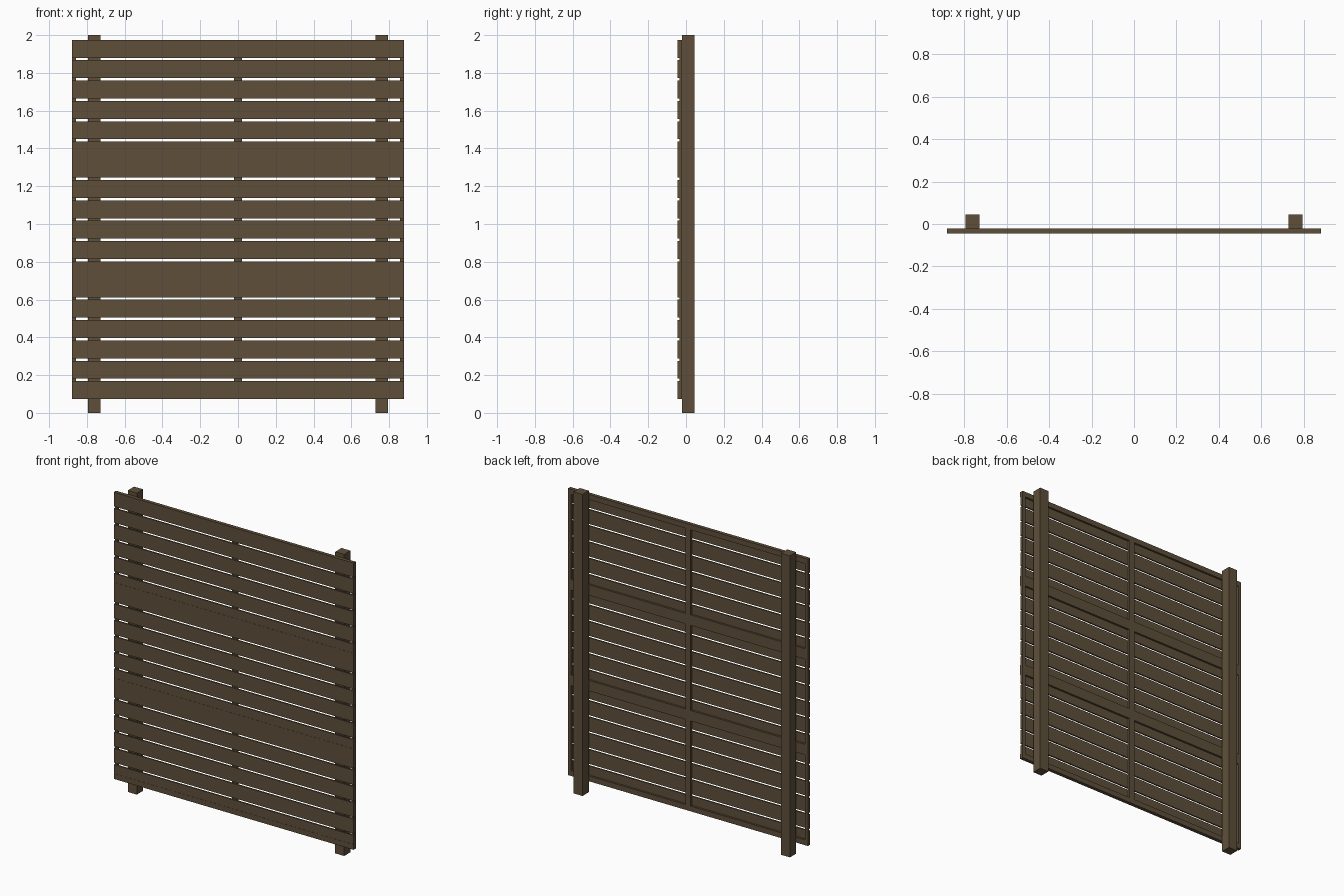
import bpy

cube = bpy.data.objects.get("Cube")
if cube:
    bpy.data.objects.remove(cube, do_unlink=True)

# Stained timber
wood = bpy.data.materials.new("brown_wood")
colour = (0.112, 0.078, 0.042, 1)
wood.diffuse_color = colour
wood.use_nodes = True
wood.node_tree.nodes["Principled BSDF"].inputs["Base Color"].default_value = colour


def box(name, x, y, z):
    """Box spanning the given (low, high) pairs."""
    bpy.ops.mesh.primitive_cube_add(size=1, location=[sum(s) / 2 for s in (x, y, z)])
    ob = bpy.context.object
    ob.name = name
    ob.scale = [s[1] - s[0] for s in (x, y, z)]
    bpy.ops.object.transform_apply(location=False, rotation=False, scale=True)
    ob.data.materials.append(wood)
    return ob


HALF = 0.88            # half width of the panels
FRONT, MID, BACK = -0.045, -0.034, -0.021
BOTTOM, PANEL = 0.073, 0.634
SLAT, RAIL, SIDE = 0.095, 0.035, 0.022
PITCH = (PANEL - SLAT) / 5

# Two square posts behind the panels
for side, sx in (("left", 1), ("right", -1)):
    box(side + "_post", sorted((sx * 0.728, sx * 0.794)), (BACK, 0.045), (0, 2))

# Three stacked panels: six slats on a frame with a middle batten
for p in range(3):
    z0 = BOTTOM + p * PANEL
    z1 = z0 + PANEL
    tag = ("lower", "middle", "upper")[p]
    for i in range(6):
        z = z0 + i * PITCH
        box(f"{tag}_slat_{i + 1}", (-HALF, HALF), (FRONT + 0.001, MID), (z, z + SLAT))
    box(tag + "_bottom_rail", (-HALF, HALF), (FRONT, BACK), (z0, z0 + RAIL))
    box(tag + "_top_rail", (-HALF, HALF), (FRONT, BACK), (z1 - RAIL, z1))
    inner = (z0 + RAIL, z1 - RAIL)
    box(tag + "_middle_batten", (-0.02, 0.02), (MID, BACK), inner)
    for side, sx in (("left", 1), ("right", -1)):
        box(f"{tag}_{side}_batten", sorted((sx * (HALF - SIDE), sx * HALF)), (MID, BACK), inner)
